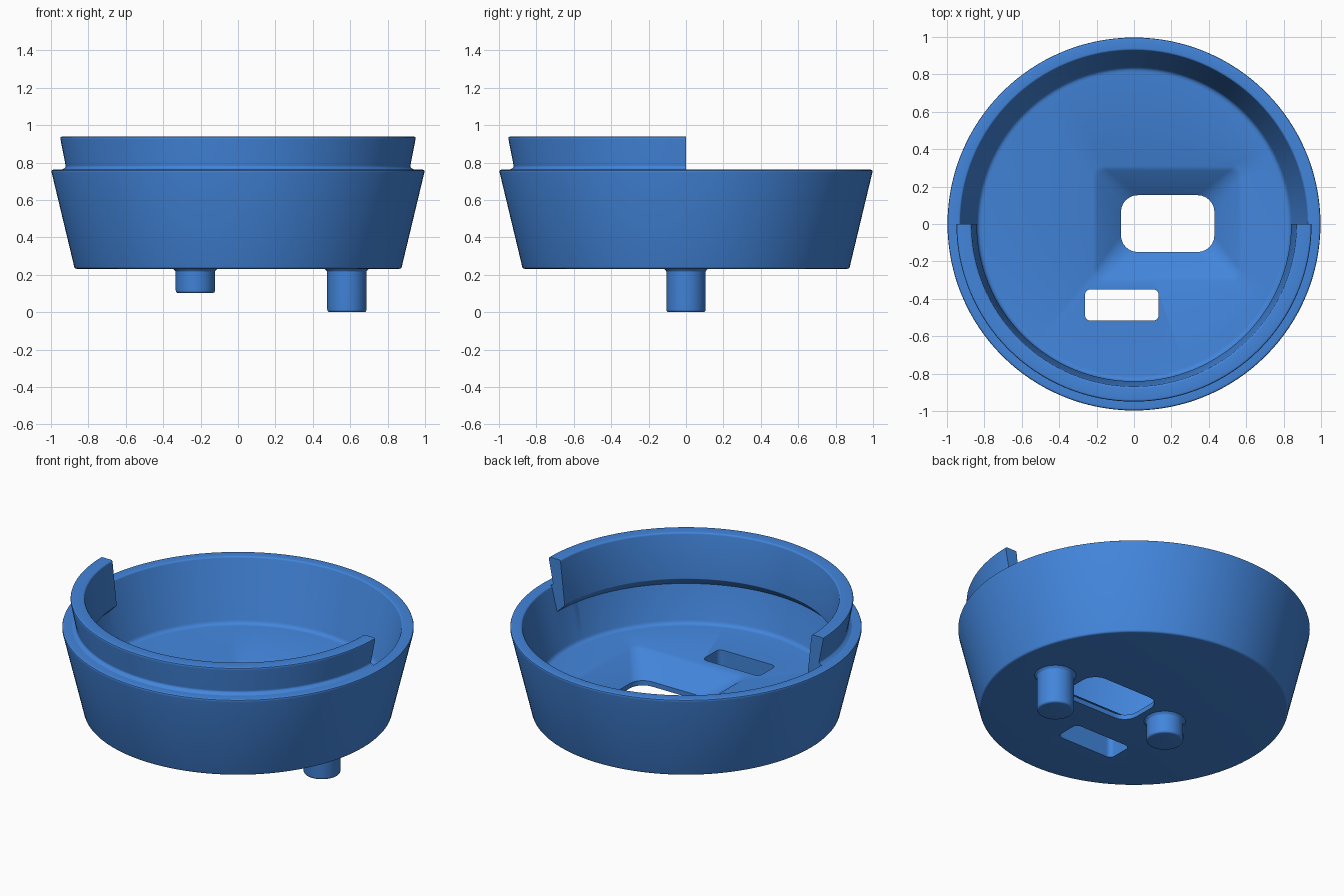
import bpy, bmesh, math
from mathutils import Vector

if "Cube" in bpy.data.objects:
    bpy.data.objects.remove(bpy.data.objects["Cube"])

blue = bpy.data.materials.new("blue plastic")
blue.diffuse_color = (0.055, 0.235, 0.71, 1)
blue.use_nodes = True
blue.node_tree.nodes["Principled BSDF"].inputs["Base Color"].default_value = blue.diffuse_color


def finish(name, bm):
    bmesh.ops.remove_doubles(bm, verts=bm.verts, dist=1e-5)
    bmesh.ops.recalc_face_normals(bm, faces=bm.faces)
    me = bpy.data.meshes.new(name)
    bm.to_mesh(me)
    bm.free()
    ob = bpy.data.objects.new(name, me)
    bpy.context.collection.objects.link(ob)
    me.materials.append(blue)
    return ob


def fillet(corners):
    """Round a closed profile of (r, z, fillet radius) corners."""
    out = []
    for i, (x, z, f) in enumerate(corners):
        p = Vector((x, z))
        if f == 0:
            out.append(p)
            continue
        a = Vector(corners[i - 1][:2]) - p
        b = Vector(corners[(i + 1) % len(corners)][:2]) - p
        d = f / math.tan(a.angle(b) / 2)
        pa, pb = p + a.normalized() * d, p + b.normalized() * d
        for k in range(5):
            t = k / 4
            out.append(pa * (1 - t) ** 2 + p * 2 * t * (1 - t) + pb * t * t)
    return out


def lathe(name, corners, loc=(0, 0), a0=0.0, sweep=math.tau, n=128):
    prof = fillet(corners)
    full = sweep > 6.28
    bm = bmesh.new()
    rings = []
    for i in range(n if full else n + 1):
        a = a0 + sweep * i / n
        rings.append([bm.verts.new((loc[0] + p.x * math.cos(a),
                                    loc[1] + p.x * math.sin(a), p.y)) for p in prof])
    m = len(prof)
    for i in range(n):
        r, s = rings[i], rings[(i + 1) % len(rings)]
        # a full lathe is open along its axis, a partial one is a closed loop
        for j in range(m - 1 if full else m):
            k = (j + 1) % m
            bm.faces.new((r[j], r[k], s[k], s[j]))
    if not full:
        bm.faces.new(rings[0])
        bm.faces.new(rings[-1])
    return finish(name, bm)


def loft(name, sections):
    """Stack of rounded rectangles: (z, cx, cy, half x, half y, corner)."""
    bm = bmesh.new()
    rings = []
    for z, cx, cy, hx, hy, c in sections:
        ring = []
        for q, (sx, sy) in enumerate(((1, 1), (-1, 1), (-1, -1), (1, -1))):
            for k in range(7):
                a = (q + k / 6) * math.pi / 2
                ring.append(bm.verts.new((cx + sx * (hx - c) + c * math.cos(a),
                                          cy + sy * (hy - c) + c * math.sin(a), z)))
        rings.append(ring)
    for r, s in zip(rings, rings[1:]):
        for j in range(len(r)):
            k = (j + 1) % len(r)
            bm.faces.new((r[j], r[k], s[k], s[j]))
    bm.faces.new(rings[0])
    bm.faces.new(rings[-1])
    return finish(name, bm)


# tapered cup with thick floor
cup = lathe("cup_body", [(0, .235, 0), (.873, .235, .015), (1, .765, .012),
                         (.93, .765, .012), (.836, .385, .03), (0, .385, 0)])

# half collar on the front, reaching down inside the wall
collar = lathe("half_collar", [(.87, .942, .012), (.952, .942, .012), (.92, .778, .015),
                               (.952, .758, 0), (.92, .605, 0), (.90, .605, 0),
                               (.84, .665, .008)], a0=math.pi, sweep=math.pi, n=64)


# two pegs under the floor
def peg(name, x, z0):
    return lathe(name, [(0, z0, 0), (.105, z0, .015), (.105, .222, .012),
                        (.128, .245, 0), (0, .25, 0)], loc=(x, 0), n=48)


pegs = [peg("long_peg", .582, .003), peg("short_peg", -.228, .105)]

# funnel-shaped opening and plain slot
funnel = loft("funnel_cutter", [(.2, .18, .002, .25, .152, .09), (.265, .18, .002, .25, .152, .09),
                                (.375, .18, .002, .378, .285, .05), (.388, .18, .002, .405, .312, .05),
                                (.45, .18, .002, .405, .312, .05)])
slot = loft("slot_cutter", [(z, -.065, -.433, .197, .084, .03) for z in (.2, .45)])

# join and cut everything into one solid
for tool, op in [(collar, 'UNION'), (pegs[0], 'UNION'), (pegs[1], 'UNION'),
                 (funnel, 'DIFFERENCE'), (slot, 'DIFFERENCE')]:
    mod = cup.modifiers.new(tool.name, 'BOOLEAN')
    mod.object, mod.operation, mod.solver = tool, op, 'EXACT'
bpy.context.view_layer.update()
cup.data = bpy.data.meshes.new_from_object(
    cup.evaluated_get(bpy.context.evaluated_depsgraph_get()))
cup.modifiers.clear()
for tool in [collar, funnel, slot] + pegs:
    bpy.data.objects.remove(tool)

# stand it exactly on the ground
low = min(v.co.z for v in cup.data.vertices)
for v in cup.data.vertices:
    v.co.z -= low

bpy.ops.object.select_all(action='DESELECT')
cup.select_set(True)
bpy.context.view_layer.objects.active = cup
bpy.ops.object.shade_smooth_by_angle(angle=math.radians(30))
